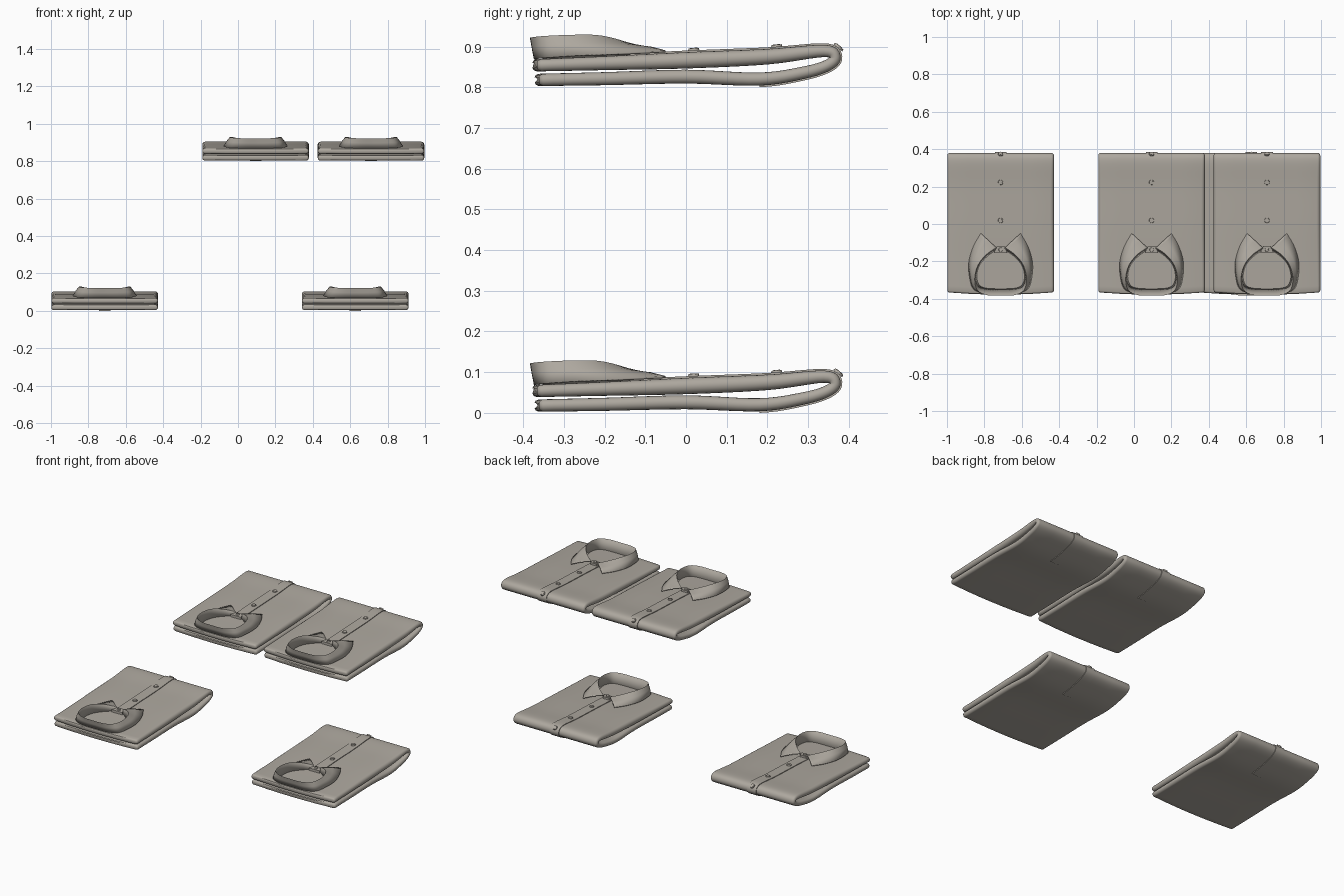
import bpy, bmesh, math
from mathutils import Vector

if "Cube" in bpy.data.objects:
    bpy.data.objects.remove(bpy.data.objects["Cube"])

mat = bpy.data.materials.new("warm grey cloth")
mat.diffuse_color = (0.42, 0.39, 0.345, 1)
mat.use_nodes = True
mat.node_tree.nodes["Principled BSDF"].inputs["Base Color"].default_value = mat.diffuse_color

# centre of each folded shirt, and the height it lies at
PLACES = [(-0.713, 0), (0.627, 0), (0.094, 0.8), (0.711, 0.8)]
W = 0.285  # half width


def smooth(pts, n):
    """Catmull-Rom interpolation of tuples of numbers."""
    P = [Vector(p) for p in pts]
    P = [2 * P[0] - P[1]] + P + [2 * P[-1] - P[-2]]
    out = []
    for i in range(1, len(P) - 2):
        a, b, c, d = P[i - 1:i + 3]
        for k in range(n):
            t = k / n
            out.append(0.5 * (2 * b + (c - a) * t + (2 * a - 5 * b + 4 * c - d) * t * t
                              + (3 * b - a - 3 * c + d) * t ** 3))
    return out + [P[-2]]


def loft(rows, closed=True, caps=True):
    bm = bmesh.new()
    rings = [[bm.verts.new(p) for p in r] for r in rows]
    m = len(rings[0])
    for a, b in zip(rings, rings[1:]):
        for j in range(m if closed else m - 1):
            k = (j + 1) % m
            bm.faces.new((a[j], a[k], b[k], b[j]))
    if caps:
        bm.faces.new(rings[0])
        bm.faces.new(rings[-1])
    bmesh.ops.recalc_face_normals(bm, faces=bm.faces)
    return bm


def place(name, bm, thick=0, angle=40):
    """Turn a bmesh into one object for every shirt."""
    me = bpy.data.meshes.new(name)
    bm.to_mesh(me)
    bm.free()
    me.materials.append(mat)
    for i, (x, z) in enumerate(PLACES):
        ob = bpy.data.objects.new(f"{name}_{i + 1}", me)
        ob.location = (x, 0, z)
        bpy.context.collection.objects.link(ob)
        if thick:
            s = ob.modifiers.new("thickness", 'SOLIDIFY')
            s.thickness, s.offset = thick, 0
    bpy.ops.object.select_all(action='DESELECT')
    ob.select_set(True)
    bpy.context.view_layer.objects.active = ob
    bpy.ops.object.shade_smooth_by_angle(angle=math.radians(angle))


# centre line of the folded body: y, z, half thickness
PATH = smooth([(-0.35, 0.018, 0.015), (-0.2, 0.021, 0.016), (0, 0.026, 0.017),
               (0.18, 0.020, 0.016), (0.29, 0.036, 0.015), (0.348, 0.054, 0.014),
               (0.366, 0.074, 0.014), (0.338, 0.089, 0.015), (0.2, 0.075, 0.019),
               (0, 0.066, 0.020), (-0.2, 0.059, 0.017), (-0.355, 0.054, 0.015)], 6)


def frame(i):
    a, b = PATH[max(i - 1, 0)], PATH[min(i + 1, len(PATH) - 1)]
    t = Vector((0, b[0] - a[0], b[1] - a[1])).normalized()
    return Vector((0, PATH[i][0], PATH[i][1])), t, Vector((0, t.z, -t.y))


# folded body: rounded slab section swept along the fold
def section(i, shrink=1, push=0):
    c, t, n = frame(i)
    h = PATH[i][2] * shrink
    edge = W - PATH[i][2]
    half = []
    for k in range(9):
        a = math.pi * (k / 8 - 0.5)
        half.append((edge + h * math.cos(a), h * math.sin(a)))
    flat = [edge * (0.6 - 0.3 * k) for k in range(5)]
    pts = half + [(x, h) for x in flat] + [(-x, v) for x, v in reversed(half)] + [(-x, -h) for x in flat]
    # open ends bow out a little in the middle
    bow = max(0, (-c.y - 0.2) / 0.15) * 0.012
    return [c + t * push + n * v + Vector((x, -bow * (1 - (x / W) ** 2), 0)) for x, v in pts]


last = len(PATH) - 1
rows = [section(0, s, p) for s, p in ((0.4, -0.01), (0.8, -0.007))]
rows += [section(i) for i in range(last + 1)]
rows += [section(last, s, p) for s, p in ((0.8, 0.007), (0.4, 0.01))]
place("folded_body", loft(rows))

# button placket wrapping over the fold
rows = []
for i in range(len(PATH)):
    if i >= 18 and PATH[i][0] > -0.14:
        c, t, n = frame(i)
        h = PATH[i][2]
        rows.append([c + n * (h + d) + Vector((x, 0, 0))
                     for x, d in ((-0.031, -0.004), (-0.031, 0.004), (0.031, 0.004), (0.031, -0.004))])
place("placket", loft(rows))

# collar half: fold edge, leaf edge and stand foot at each station
COLLAR = [(0, -.382, .119, 0, -.370, .068, 0, -.348, .068),
          (.075, -.379, .120, .085, -.369, .069, .075, -.345, .068),
          (.125, -.352, .123, .145, -.345, .072, .115, -.328, .070),
          (.139, -.29, .126, .166, -.275, .077, .130, -.28, .072),
          (.122, -.22, .126, .168, -.20, .080, .115, -.22, .074),
          (.080, -.165, .115, .145, -.12, .084, .072, -.17, .077),
          (.024, -.125, .099, .106, -.05, .088, .020, -.135, .080)]
right = [[p for p in zip(*[iter(r)] * 3)] for r in COLLAR]
stations = [[-p[0] if k % 3 == 0 else p[0] for k, p in enumerate([(v,) for v in r])]
            for r in reversed(COLLAR[1:])] + [list(r) for r in COLLAR]


def curve3(k):
    """Smoothed 3D line number k through the stations."""
    return smooth([s[3 * k:3 * k + 3] for s in stations], 6)


rows = []
for top, leaf, foot in zip(curve3(0), curve3(1), curve3(2)):
    rows.append([leaf, leaf.lerp(top, 0.5) + Vector((0, 0, 0.004)), top,
                 top.lerp(foot, 0.15) + Vector((0, 0, 0.001)), foot])
place("collar", loft(rows, closed=False, caps=False), thick=0.005, angle=50)

# collar band closing the neck
band = [[Vector((x * s, y, z)) for x, z in ((-1, .076), (-1, top), (1, top), (1, .076))]
        for y, s, top in ((-0.155, .036, .093), (-0.118, .020, .096))]
place("neck_band", loft(band))

# buttons sitting on the placket
bm = bmesh.new()


def button(pos, n, r=0.014):
    rot = n.to_track_quat('Z', 'Y').to_matrix().to_4x4()
    for rad, d, off in ((r, 0.006, 0.002), (r * 0.7, 0.006, 0.003)):
        m = rot.copy()
        m.translation = pos + n * off
        bmesh.ops.create_cone(bm, cap_ends=True, segments=20, radius1=rad,
                              radius2=rad * 0.9, depth=d, matrix=m)


for y in (0.02, 0.225, 0.36):
    i = min(range(36, len(PATH)), key=lambda k: abs(PATH[k][0] - y))
    c, t, n = frame(i)
    c = c + t * ((c.y - y) if y < 0.3 else 0)
    button(c + n * (PATH[i][2] + 0.004), n)
button(Vector((0, -0.137, 0.095)), Vector((0, 0.08, 1)).normalized(), 0.011)
place("buttons", bm)
